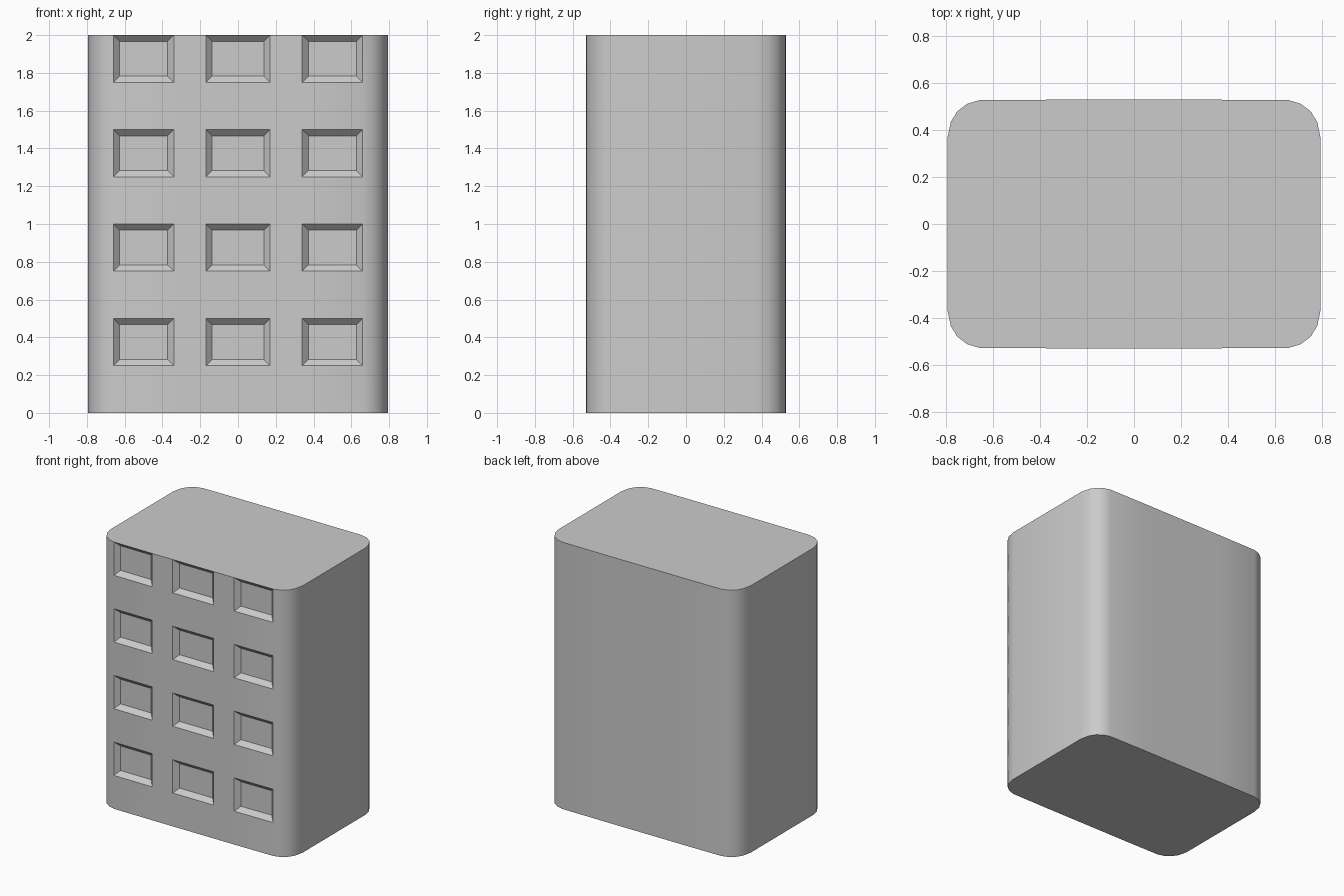
import bpy, bmesh, math

if "Cube" in bpy.data.objects:
    bpy.data.objects.remove(bpy.data.objects["Cube"])

# Quarter of the rounded plan outline (front wall breaks at the window edges)
quarter = [(0.17, 0.53), (0.34, 0.53), (0.66, 0.528), (0.71, 0.513),
           (0.753, 0.481), (0.781, 0.436), (0.795, 0.37)]
front = [(-x, -y) for x, y in reversed(quarter)] + [(x, -y) for x, y in quarter]
back = [(-x, -y) for x, y in front]
outline = front + back
n = len(outline)
levels = [0.25 * k for k in range(9)]

# Walls, floor and roof
bm = bmesh.new()
rings = [[bm.verts.new((x, y, z)) for x, y in outline] for z in levels]
windows = []
for k in range(len(levels) - 1):
    for i in range(n):
        j = (i + 1) % n
        f = bm.faces.new((rings[k][i], rings[k][j], rings[k + 1][j], rings[k + 1][i]))
        c = f.calc_center_median()
        in_column = any(abs(c.x - wx) < 0.02 for wx in (-0.5, 0, 0.5))
        if k % 2 == 1 and c.y < -0.5 and in_column:
            windows.append(f)
bm.faces.new(list(reversed(rings[0])))
bm.faces.new(rings[-1])

# Recessed windows with sloping frames
bm.normal_update()
bmesh.ops.inset_individual(bm, faces=windows, thickness=0.033, depth=-0.033,
                           use_even_offset=True)
bm.normal_update()

mesh = bpy.data.meshes.new("building")
bm.to_mesh(mesh)
bm.free()
building = bpy.data.objects.new("building", mesh)
bpy.context.collection.objects.link(building)
bpy.context.view_layer.objects.active = building
building.select_set(True)
bpy.ops.object.shade_smooth_by_angle(angle=math.radians(30))
